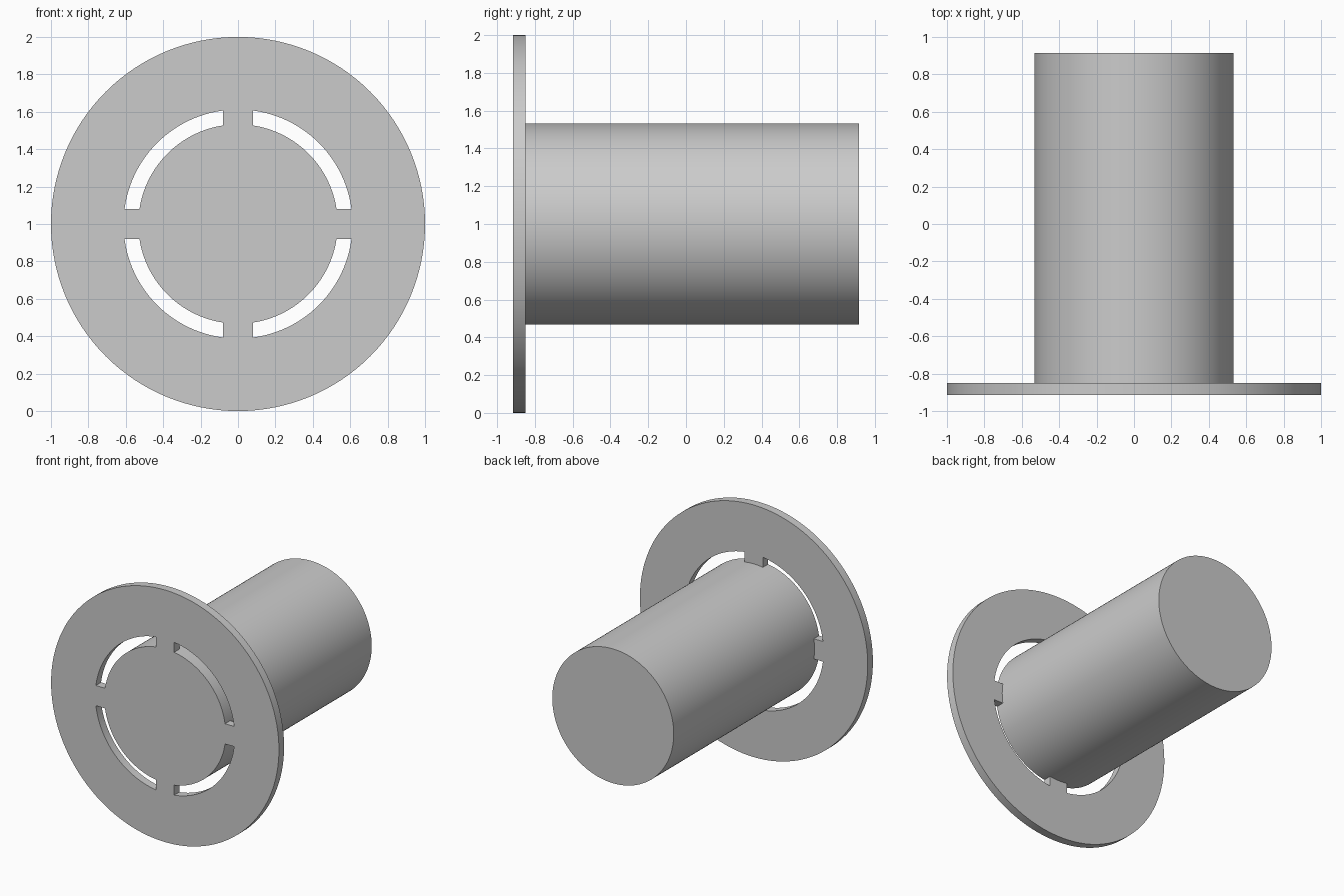
import bpy
import bmesh
from math import sin, cos, pi, asin
from mathutils import Matrix

cube = bpy.data.objects.get("Cube")
if cube:
    bpy.data.objects.remove(cube, do_unlink=True)

SHAFT_R, SLOT_R, FLANGE_R = 0.533, 0.612, 1.0
FRONT, FLANGE_BACK, BACK = -0.915, -0.85, 0.915
TAB_HALF = 0.08
SEGMENTS = 128

grey = bpy.data.materials.new("plain grey")
grey.use_nodes = True
colour = (0.6, 0.6, 0.6, 1)
grey.diffuse_color = colour
grey.node_tree.nodes["Principled BSDF"].inputs["Base Color"].default_value = colour


def finish(bm, name):
    bmesh.ops.recalc_face_normals(bm, faces=bm.faces)
    mesh = bpy.data.meshes.new(name)
    bm.to_mesh(mesh)
    bm.free()
    mesh.materials.append(grey)
    obj = bpy.data.objects.new(name, mesh)
    bpy.context.collection.objects.link(obj)
    bpy.ops.object.select_all(action='DESELECT')
    obj.select_set(True)
    bpy.context.view_layer.objects.active = obj
    bpy.ops.object.shade_smooth_by_angle(angle=pi / 6)


def arc(r, start, end, steps):
    angles = [start + (end - start) * i / steps for i in range(steps + 1)]
    return [(r * sin(a), 1 + r * cos(a)) for a in angles]


def extrude(bm, outline, y0, y1):
    # Sweep an outline in the XZ plane along y
    face = bm.faces.new([bm.verts.new((x, y0, z)) for x, z in outline])
    swept = bmesh.ops.extrude_face_region(bm, geom=[face], use_keep_orig=True)
    moved = [v for v in swept["geom"] if isinstance(v, bmesh.types.BMVert)]
    bmesh.ops.translate(bm, verts=moved, vec=(0, y1 - y0, 0))


# Solid shaft, flush with the front of the flange
bm = bmesh.new()
extrude(bm, arc(SHAFT_R, 0, 2 * pi, SEGMENTS)[:-1], FRONT, BACK)
finish(bm, "shaft")

# Flange ring, a rectangular section turned about the shaft axis
bm = bmesh.new()
loops = []
for r, y in ((SLOT_R, FRONT), (FLANGE_R, FRONT), (FLANGE_R, FLANGE_BACK), (SLOT_R, FLANGE_BACK)):
    loops.append([bm.verts.new((x, y, z)) for x, z in arc(r, 0, 2 * pi, SEGMENTS)[:-1]])
for k in range(4):
    a, b = loops[k], loops[(k + 1) % 4]
    for i in range(SEGMENTS):
        j = (i + 1) % SEGMENTS
        bm.faces.new((a[i], a[j], b[j], b[i]))
finish(bm, "flange_ring")

# Four straight-sided tabs bridging the slot
inner, outer = asin(TAB_HALF / SHAFT_R), asin(TAB_HALF / SLOT_R)
outline = arc(SHAFT_R, -inner, inner, 8) + arc(SLOT_R, outer, -outer, 8)
for i, side in enumerate(("top", "left", "bottom", "right")):
    bm = bmesh.new()
    extrude(bm, outline, FRONT, FLANGE_BACK)
    bmesh.ops.rotate(bm, verts=bm.verts, cent=(0, 0, 1), matrix=Matrix.Rotation(i * pi / 2, 3, 'Y'))
    finish(bm, side + "_tab")
